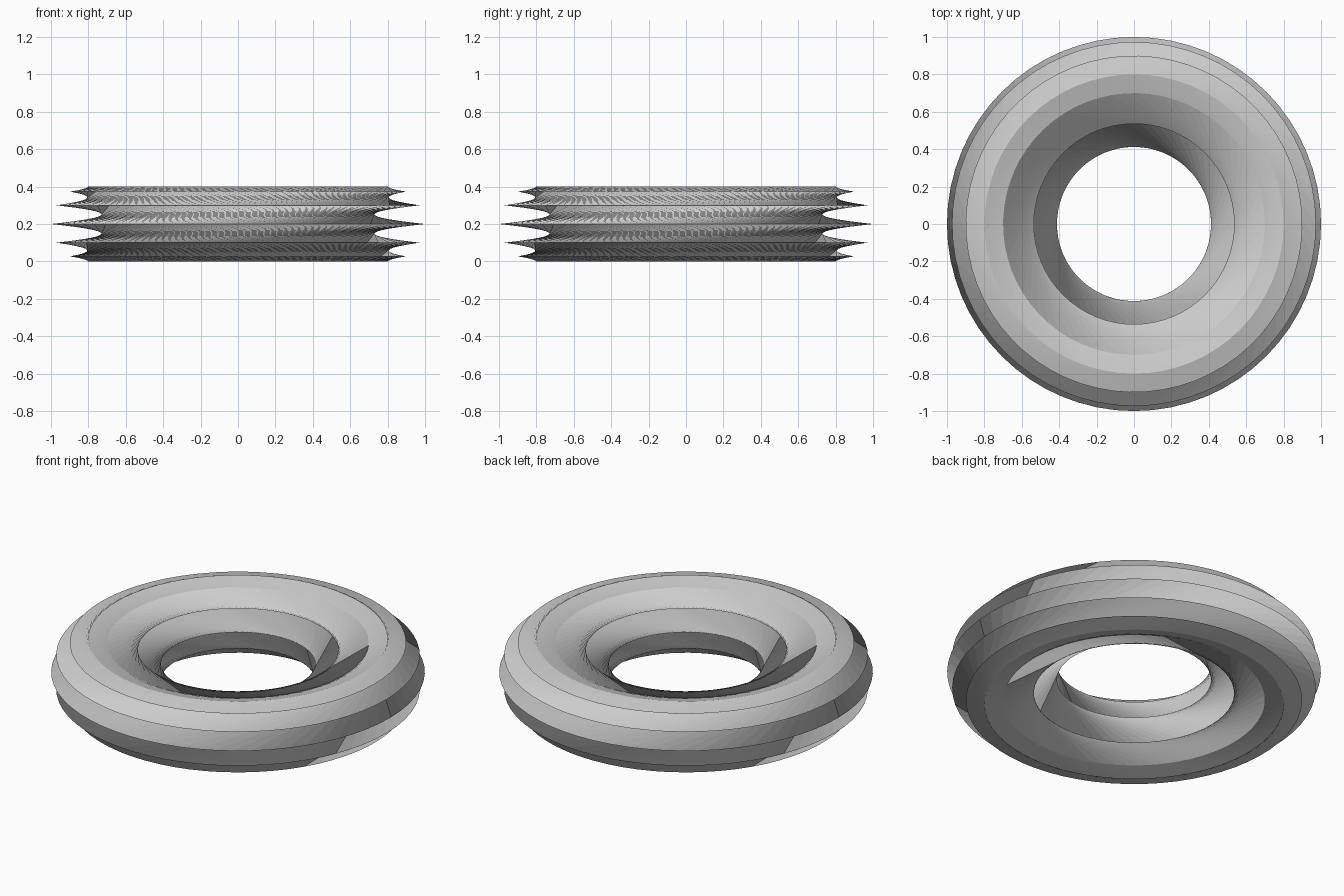
import bpy, bmesh
from math import sin, cos, pi

if "Cube" in bpy.data.objects:
    bpy.data.objects.remove(bpy.data.objects["Cube"])

MAJOR, MINOR = 0.8, 0.2      # ring radius, tube radius
SEG, SIDES = 64, 12          # segments around the ring, sides of the tube
TWIST = 2 * pi               # full turn about z from bottom to top

bm = bmesh.new()

# Rings of the torus, each turned about z in proportion to its height
rings = []
for j in range(SIDES):
    b = 2 * pi * j / SIDES
    r, z = MAJOR + MINOR * cos(b), MINOR + MINOR * sin(b)
    turn = TWIST * z / (2 * MINOR)
    rings.append([bm.verts.new((r * cos(2 * pi * i / SEG + turn),
                                r * sin(2 * pi * i / SEG + turn), z))
                  for i in range(SEG)])

# Flat four-sided bands between neighbouring rings
for j in range(SIDES):
    low, high = rings[j], rings[(j + 1) % SIDES]
    for i in range(SEG):
        k = (i + 1) % SEG
        bm.faces.new((low[i], low[k], high[k], high[i]))

mesh = bpy.data.meshes.new("twisted_ring")
bm.to_mesh(mesh)
bm.free()
ring = bpy.data.objects.new("twisted_ring", mesh)
bpy.context.collection.objects.link(ring)
